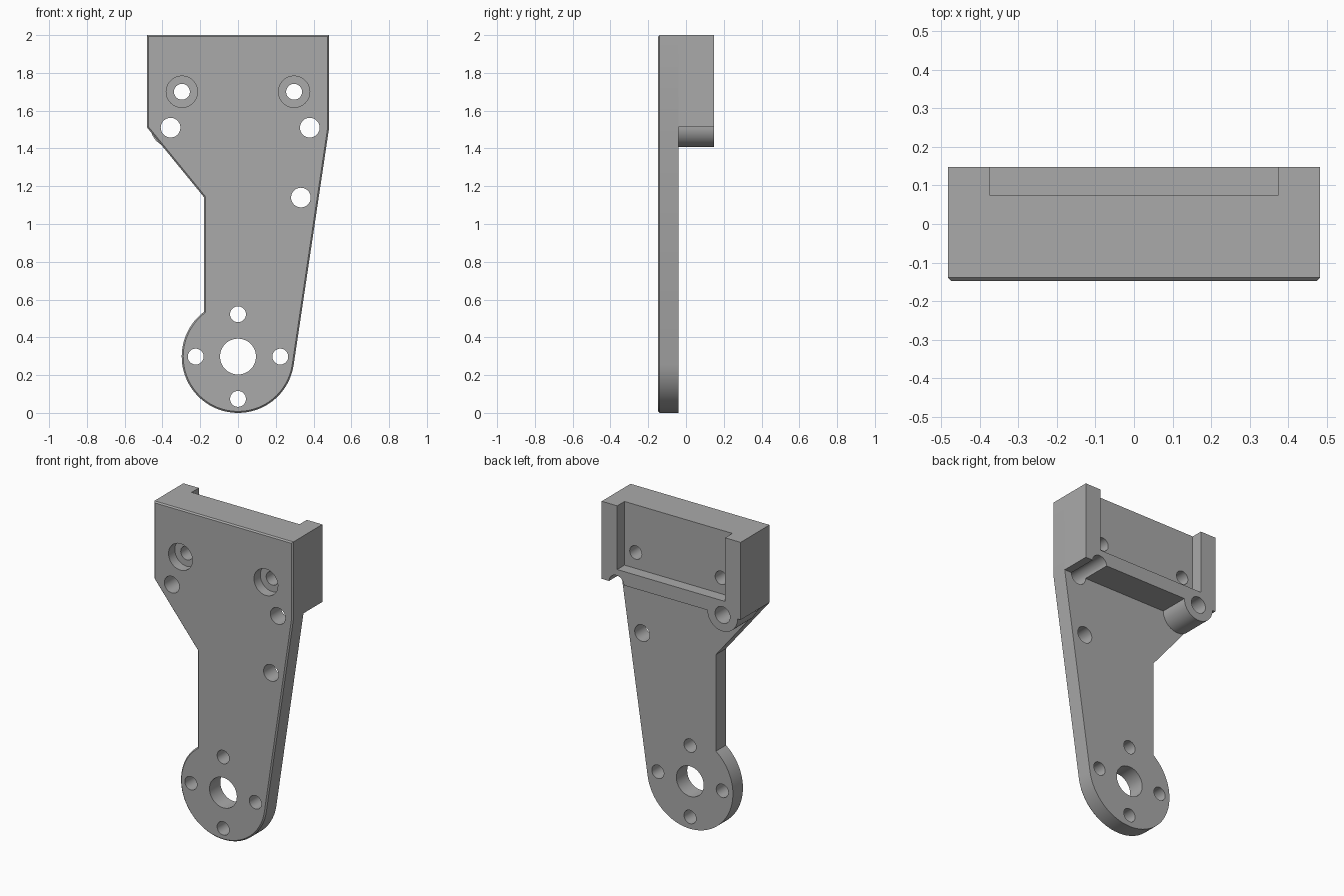
import bpy, bmesh
from math import sin, cos, radians

if "Cube" in bpy.data.objects:
    bpy.data.objects.remove(bpy.data.objects["Cube"], do_unlink=True)

grey = bpy.data.materials.new("machined grey")
grey.use_nodes = True
grey.diffuse_color = (0.4, 0.4, 0.4, 1)
grey.node_tree.nodes["Principled BSDF"].inputs["Base Color"].default_value = (0.4, 0.4, 0.4, 1)

FRONT, PLATE_BACK, BACK = -0.1475, -0.04, 0.1475
HALF_W, SHOULDER, TOP = 0.483, 1.513, 2.0
HUB_Z, HUB_R = 0.298, 0.298


def arc(cx, cz, r, start, end, steps):
    """Points on an arc in the xz plane, angles in degrees."""
    angles = [radians(start + (end - start) * i / steps) for i in range(steps + 1)]
    return [(cx + r * cos(a), cz + r * sin(a)) for a in angles]


def add_prism(bm, outline, y0, y1, chamfer=0):
    """Extrude an xz outline from y0 to y1, with an optional front chamfer."""
    face = bm.faces.new([bm.verts.new((x, y0, z)) for x, z in outline])
    rim = list(face.edges)
    out = bmesh.ops.extrude_face_region(bm, geom=[face], use_keep_orig=True)
    for v in out["geom"]:
        if isinstance(v, bmesh.types.BMVert):
            v.co.y = y1
    bmesh.ops.recalc_face_normals(bm, faces=bm.faces)
    if chamfer:
        bmesh.ops.bevel(bm, geom=rim, offset=chamfer, segments=1, affect='EDGES')


def make_object(name, bm):
    mesh = bpy.data.meshes.new(name)
    bm.to_mesh(mesh)
    bm.free()
    mesh.materials.append(grey)
    obj = bpy.data.objects.new(name, mesh)
    bpy.context.collection.objects.link(obj)
    return obj


def make_cutter(name, holes, y0, y1):
    bm = bmesh.new()
    for x, z, r in holes:
        add_prism(bm, arc(x, z, r, 0, 352.5, 47), y0, y1)
    return make_object(name, bm)


def cut(obj, cutter):
    bpy.ops.object.select_all(action='DESELECT')
    bpy.context.view_layer.objects.active = obj
    obj.select_set(True)
    mod = obj.modifiers.new("cut", 'BOOLEAN')
    mod.operation, mod.solver, mod.object = 'DIFFERENCE', 'EXACT', cutter
    bpy.ops.object.modifier_apply(modifier=mod.name)


# Front plate: round hub, narrow left waist, long tangent edge on the other side
bm = bmesh.new()
outline = [(-0.18, 1.142), (-HALF_W, SHOULDER), (-HALF_W, TOP), (HALF_W, TOP), (HALF_W, SHOULDER)]
outline = outline[::-1] + arc(0, HUB_Z, HUB_R, -8.5, -232.8, 56)[::-1]
outline = outline[:5] + arc(0, HUB_Z, HUB_R, -232.8, -8.5, 56)
add_prism(bm, outline, FRONT, PLATE_BACK, chamfer=0.008)
plate = make_object("arm_plate", bm)

# Rear mounting block with a round boss under one corner
bm = bmesh.new()
outline = [(HALF_W, SHOULDER), (HALF_W, TOP), (-HALF_W, TOP), (-HALF_W, SHOULDER)]
outline += arc(-0.357, SHOULDER, 0.105, 180, 360, 32)
add_prism(bm, outline, PLATE_BACK, BACK)
block = make_object("mounting_block", bm)

# Rear pocket, open at the top
bm = bmesh.new()
add_prism(bm, [(-0.375, 1.6), (0.375, 1.6), (0.375, 2.2), (-0.375, 2.2)], 0.075, 0.3)
pocket = make_object("pocket_cutter", bm)

# Through holes: hub bore, bolt circle, plate holes and screw holes
holes = [(0, HUB_Z, 0.095), (-0.357, 1.51, 0.052), (0.38, 1.51, 0.052), (0.333, 1.14, 0.052)]
holes += [(x, HUB_Z + z, 0.042) for x, z in arc(0, 0, 0.224, 0, 270, 3)]
holes += [(side * 0.297, 1.7, 0.042) for side in (-1, 1)]
bores = make_cutter("bore_cutter", holes, -0.4, 0.4)

# Counterbores around the screw holes
counterbores = make_cutter("counterbore_cutter", [(s * 0.297, 1.7, 0.083) for s in (-1, 1)],
                           -0.4, FRONT + 0.063)

for obj, cutters in ((plate, (bores, counterbores)), (block, (pocket, bores))):
    for cutter in cutters:
        cut(obj, cutter)
    bpy.ops.object.shade_smooth_by_angle(angle=radians(25))

for cutter in (pocket, bores, counterbores):
    bpy.data.objects.remove(cutter, do_unlink=True)
